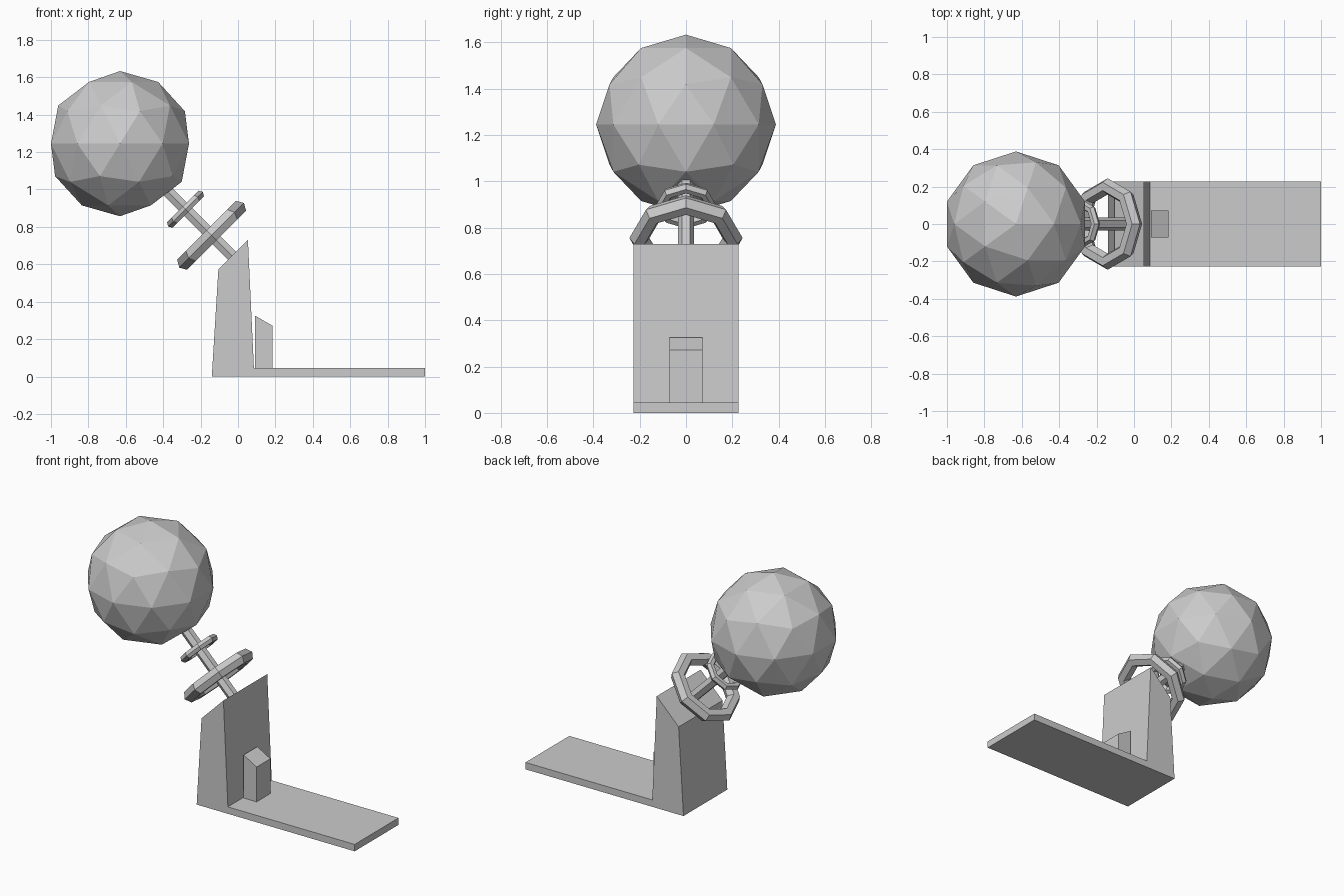
import bpy, bmesh
from math import radians
from mathutils import Vector

if "Cube" in bpy.data.objects:
    bpy.data.objects.remove(bpy.data.objects["Cube"])

TILT = (0, radians(-45), 0)
HEAD = Vector((-0.631, 0, 1.245))
AXIS = Vector((1, 0, -1)).normalized()   # from ball down to the base


def extrude_profile(name, pts, half):
    """Closed x-z profile extruded symmetrically along y."""
    bm = bmesh.new()
    face = bm.faces.new([bm.verts.new((x, -half, z)) for x, z in pts])
    ext = bmesh.ops.extrude_face_region(bm, geom=[face], use_keep_orig=True)
    verts = [g for g in ext["geom"] if isinstance(g, bmesh.types.BMVert)]
    bmesh.ops.translate(bm, verts=verts, vec=(0, 2 * half, 0))
    bmesh.ops.recalc_face_normals(bm, faces=bm.faces)
    me = bpy.data.meshes.new(name)
    bm.to_mesh(me)
    bm.free()
    ob = bpy.data.objects.new(name, me)
    bpy.context.collection.objects.link(ob)
    return ob


def ring(name, dist, major, minor):
    """Faceted ring around the tilted rod."""
    bpy.ops.mesh.primitive_torus_add(
        major_segments=8, minor_segments=6, major_radius=major,
        minor_radius=minor, location=HEAD + AXIS * dist, rotation=TILT)
    bpy.context.object.name = name


# Floor plate and upright wedge in one profile
extrude_profile("base", [(-0.14, 0), (1, 0), (1, 0.045), (0.085, 0.045),
                         (0.053, 0.73), (-0.105, 0.572)], 0.226)

# Small block with sloping top
extrude_profile("block", [(0.09, 0.04), (0.184, 0.04), (0.184, 0.272),
                          (0.09, 0.326)], 0.071)

# Ball
bpy.ops.mesh.primitive_ico_sphere_add(subdivisions=2, radius=0.388, location=HEAD)
bpy.context.object.name = "ball"

# Hexagonal rod from the ball into the wedge
start, end = 0.34, 0.88
bpy.ops.mesh.primitive_cylinder_add(
    vertices=6, radius=0.035, depth=end - start,
    location=HEAD + AXIS * (start + end) / 2, rotation=TILT)
bpy.context.object.name = "rod"

# Rings
ring("small_ring", 0.495, 0.107, 0.024)
ring("large_ring", 0.693, 0.201, 0.0435)
